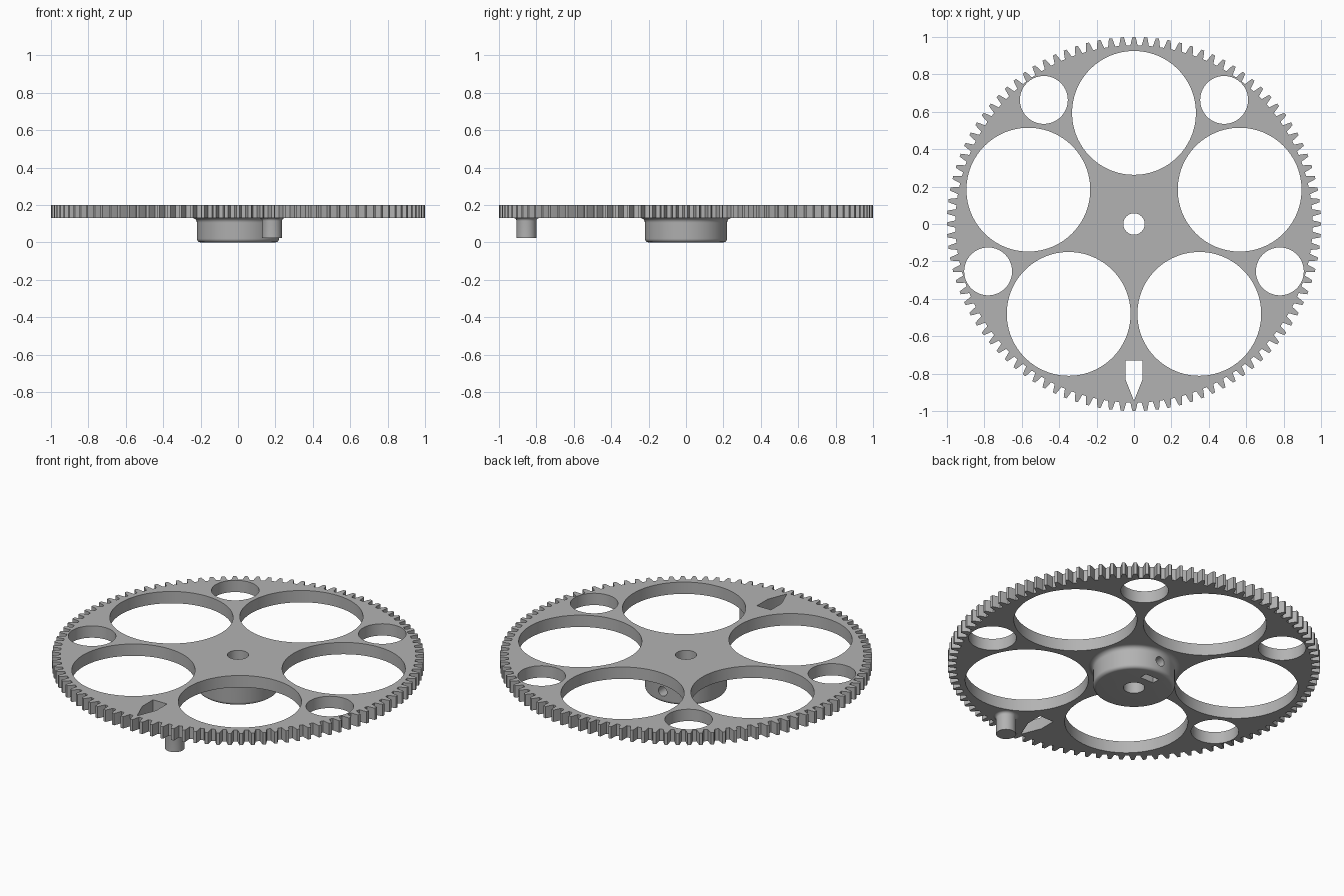
import bpy, bmesh, math
from mathutils import Matrix

if "Cube" in bpy.data.objects:
    bpy.data.objects.remove(bpy.data.objects["Cube"])

TEETH = 100
Z_LOW, Z_TOP = 0.13, 0.20

grey = bpy.data.materials.new("plain grey")
grey.diffuse_color = (0.45, 0.45, 0.45, 1)
grey.use_nodes = True
grey.node_tree.nodes["Principled BSDF"].inputs["Base Color"].default_value = grey.diffuse_color


def polar(r, a):
    return (r * math.cos(a), r * math.sin(a))


def circle(cx, cy, r, n=72):
    return [(cx + r * math.cos(2 * math.pi * i / n),
             cy + r * math.sin(2 * math.pi * i / n)) for i in range(n)]


def finish(obj):
    obj.data.materials.clear()
    obj.data.materials.append(grey)
    bpy.ops.object.select_all(action='DESELECT')
    obj.select_set(True)
    bpy.context.view_layer.objects.active = obj
    bpy.ops.object.shade_smooth_by_angle(angle=math.radians(25))


def mesh_object(name, bm):
    bmesh.ops.recalc_face_normals(bm, faces=bm.faces)
    mesh = bpy.data.meshes.new(name)
    bm.to_mesh(mesh)
    bm.free()
    obj = bpy.data.objects.new(name, mesh)
    bpy.context.collection.objects.link(obj)
    return obj


def lathe(name, profile, x=0, y=0, steps=72):
    """Spin a profile of (radius, z) points around a vertical axis."""
    bm = bmesh.new()
    verts = [bm.verts.new((r, 0, z)) for r, z in profile]
    edges = [bm.edges.new((verts[i - 1], verts[i])) for i in range(len(verts))]
    bmesh.ops.spin(bm, geom=verts + edges, cent=(0, 0, 0), axis=(0, 0, 1),
                   angle=2 * math.pi, steps=steps, use_merge=True)
    bmesh.ops.remove_doubles(bm, verts=bm.verts, dist=1e-5)
    bmesh.ops.dissolve_degenerate(bm, edges=bm.edges, dist=1e-6)
    bmesh.ops.translate(bm, verts=bm.verts, vec=(x, y, 0))
    return mesh_object(name, bm)


def fillet(cx, cz, r, a0, a1, n=6):
    """Arc of profile points, angles in degrees."""
    return [(cx + r * math.cos(math.radians(a0 + (a1 - a0) * i / n)),
             cz + r * math.sin(math.radians(a0 + (a1 - a0) * i / n)))
            for i in range(n + 1)]


def cut(obj, cutter):
    cutter.hide_render = True
    mod = obj.modifiers.new("cut", 'BOOLEAN')
    mod.operation, mod.solver, mod.object = 'DIFFERENCE', 'EXACT', cutter
    bpy.context.view_layer.objects.active = obj
    bpy.ops.object.modifier_apply(modifier=mod.name)
    bpy.data.objects.remove(cutter)


# Toothed outline: each tooth as (share of pitch, radius)
tooth = [(-0.32, 0.955), (-0.25, 0.972), (-0.20, 0.985), (-0.13, 1.0),
         (0.13, 1.0), (0.20, 0.985), (0.25, 0.972), (0.32, 0.955)]
pitch = 2 * math.pi / TEETH
loops = [[polar(r, (k + s) * pitch) for k in range(TEETH) for s, r in tooth]]

# Openings: shaft bore, five large windows, four small holes, pointer slot
loops.append(circle(0, 0, 0.057, 48))
for k in range(5):
    loops.append(circle(*polar(0.594, math.radians(90 + 72 * k)), 0.331, 96))
for deg in (54, 126, 198, 342):
    loops.append(circle(*polar(0.82, math.radians(deg)), 0.128))
loops.append([(-0.046, -0.73), (-0.046, -0.83), (0, -0.945),
              (0.046, -0.83), (0.046, -0.73)])

# Gear plate from filled, extruded outlines
curve = bpy.data.curves.new("gear_plate", 'CURVE')
curve.dimensions, curve.fill_mode = '2D', 'BOTH'
curve.extrude = (Z_TOP - Z_LOW) / 2
for pts in loops:
    spline = curve.splines.new('POLY')
    spline.points.add(len(pts) - 1)
    for p, (x, y) in zip(spline.points, pts):
        p.co = (x, y, 0, 1)
    spline.use_cyclic_u = True
source = bpy.data.objects.new("plate_outline", curve)
bpy.context.collection.objects.link(source)
graph = bpy.context.evaluated_depsgraph_get()
flat = bpy.data.meshes.new_from_object(source.evaluated_get(graph))
bm = bmesh.new()
bm.from_mesh(flat)
bmesh.ops.remove_doubles(bm, verts=bm.verts, dist=1e-5)
bmesh.ops.translate(bm, verts=bm.verts, vec=(0, 0, (Z_LOW + Z_TOP) / 2))
bpy.data.objects.remove(source)
plate = mesh_object("gear_plate", bm)
finish(plate)

# Hub with rounded lower edge and flared root
hub = lathe("hub", [(0.057, 0)] + fillet(0.20, 0.02, 0.02, -90, 0)
            + fillet(0.245, 0.105, 0.025, 180, 90) + [(0.057, Z_LOW)])

# Nut pocket in the hub underside
bm = bmesh.new()
bmesh.ops.create_cube(bm, size=1, matrix=Matrix.Translation((0, 0.13, 0.045))
                      @ Matrix.Diagonal((0.09, 0.046, 0.13, 1)))
cut(hub, mesh_object("nut_cutter", bm))

# Set-screw hole from the back of the hub into the bore
bm = bmesh.new()
bmesh.ops.create_cone(bm, cap_ends=True, segments=32, radius1=0.028,
                      radius2=0.028, depth=0.27,
                      matrix=Matrix.Translation((0, 0.155, 0.067))
                      @ Matrix.Rotation(math.pi / 2, 4, 'X'))
cut(hub, mesh_object("screw_cutter", bm))
finish(hub)

# Drive pin with flared root
pin = lathe("drive_pin", [(0, 0.022), (0.053, 0.022)]
            + fillet(0.069, Z_LOW - 0.016, 0.016, 180, 90) + [(0, Z_LOW)],
            0.182, -0.853, 48)
finish(pin)
